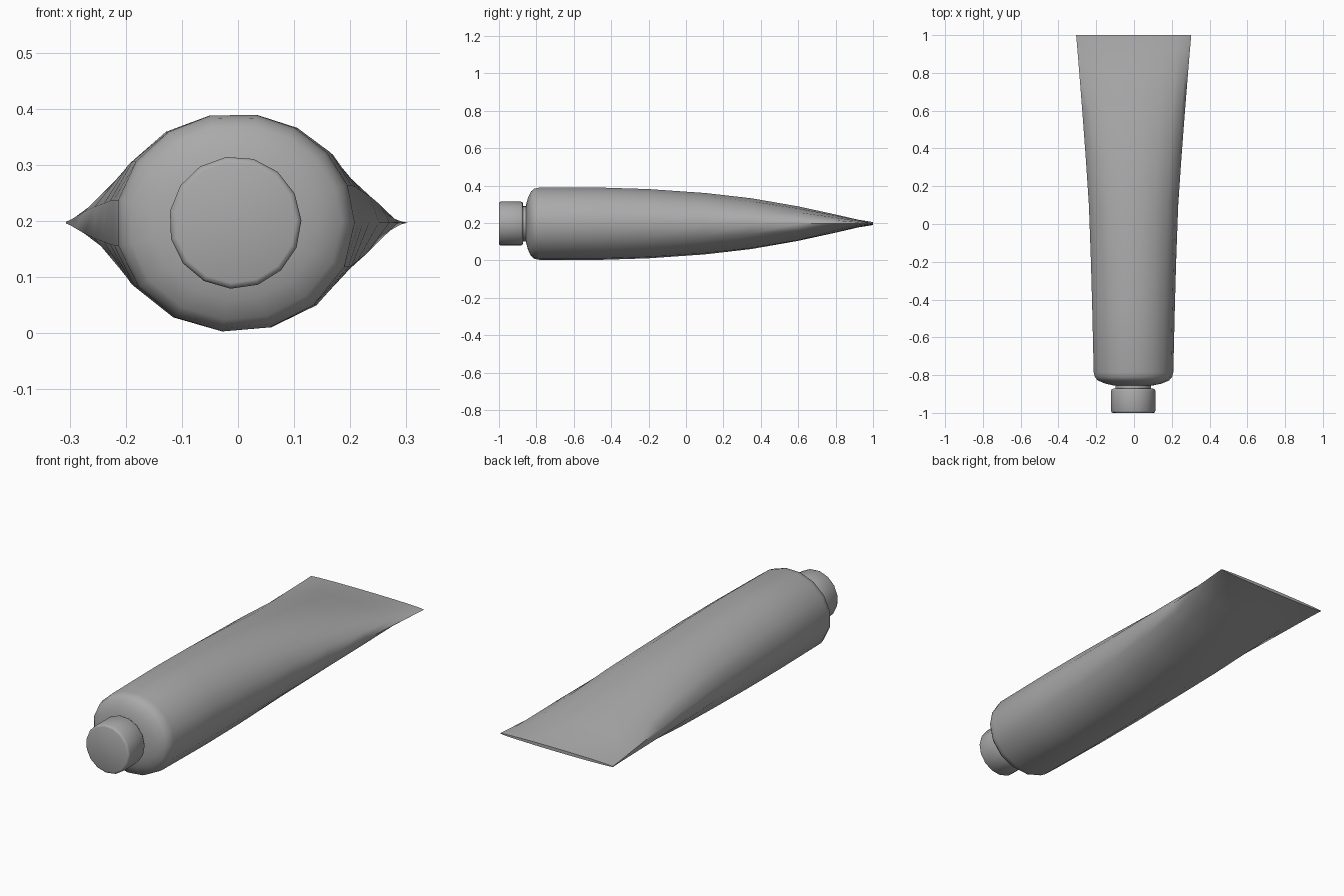
import bpy, bmesh
from math import sin, cos, radians

old = bpy.data.objects.get("Cube")
if old:
    bpy.data.objects.remove(old, do_unlink=True)

CENTRE_X, CENTRE_Z = -0.005, 0.197

grey = bpy.data.materials.new("plain_grey")
grey.use_nodes = True
tone = (0.4, 0.4, 0.4, 1)
grey.diffuse_color = tone
grey.node_tree.nodes["Principled BSDF"].inputs["Base Color"].default_value = tone


def loft(name, sections, angles, sharp):
    """Skin rings of (y, half width, half height) and close both ends."""
    bm = bmesh.new()
    rings = []
    for y, a, b in sections:
        ring = []
        for t in angles:
            x = a * sin(radians(t))
            ring.append(bm.verts.new((CENTRE_X + x, y, CENTRE_Z - b * cos(radians(t)))))
        rings.append(ring)
    n = len(angles)
    for r, s in zip(rings, rings[1:]):
        for i in range(n):
            j = (i + 1) % n
            bm.faces.new((r[i], r[j], s[j], s[i]))
    bm.faces.new(rings[0])
    bm.faces.new(rings[-1])
    bmesh.ops.recalc_face_normals(bm, faces=bm.faces)
    mesh = bpy.data.meshes.new(name)
    bm.to_mesh(mesh)
    bm.free()
    mesh.materials.append(grey)
    obj = bpy.data.objects.new(name, mesh)
    bpy.context.collection.objects.link(obj)
    bpy.ops.object.select_all(action='DESELECT')
    obj.select_set(True)
    bpy.context.view_layer.objects.active = obj
    bpy.ops.object.shade_smooth_by_angle(angle=radians(sharp))
    return obj


# Tube: rounded shoulder, round body, flattening to a wide crimped end
body_angles = [-6, 17, 41, 66, 90, 110, 130, 150, 170, 192, 214, 236, 258, 282, 306, 330]
body = [
    (-0.856, 0.100, 0.100),
    (-0.845, 0.150, 0.140),
    (-0.829, 0.190, 0.174),
    (-0.812, 0.206, 0.189),
    (-0.785, 0.213, 0.195),
    (-0.45, 0.221, 0.195),
    (-0.20, 0.228, 0.187),
    (0.10, 0.239, 0.166),
    (0.35, 0.256, 0.137),
    (0.60, 0.275, 0.093),
    (0.80, 0.291, 0.049),
    (0.92, 0.301, 0.021),
    (1.00, 0.308, 0.008),
]
loft("tube_body", body, body_angles, 50)

# Neck and cap share an evenly spaced outline
round_angles = [-4 + i * 24 for i in range(15)]
loft("neck", [(-0.885, 0.095, 0.095), (-0.845, 0.095, 0.095)], round_angles, 40)
cap = [(-1.0, 0.108), (-0.997, 0.115), (-0.990, 0.118), (-0.882, 0.118), (-0.875, 0.115), (-0.872, 0.108)]
loft("screw_cap", [(y, r, r) for y, r in cap], round_angles, 50)
